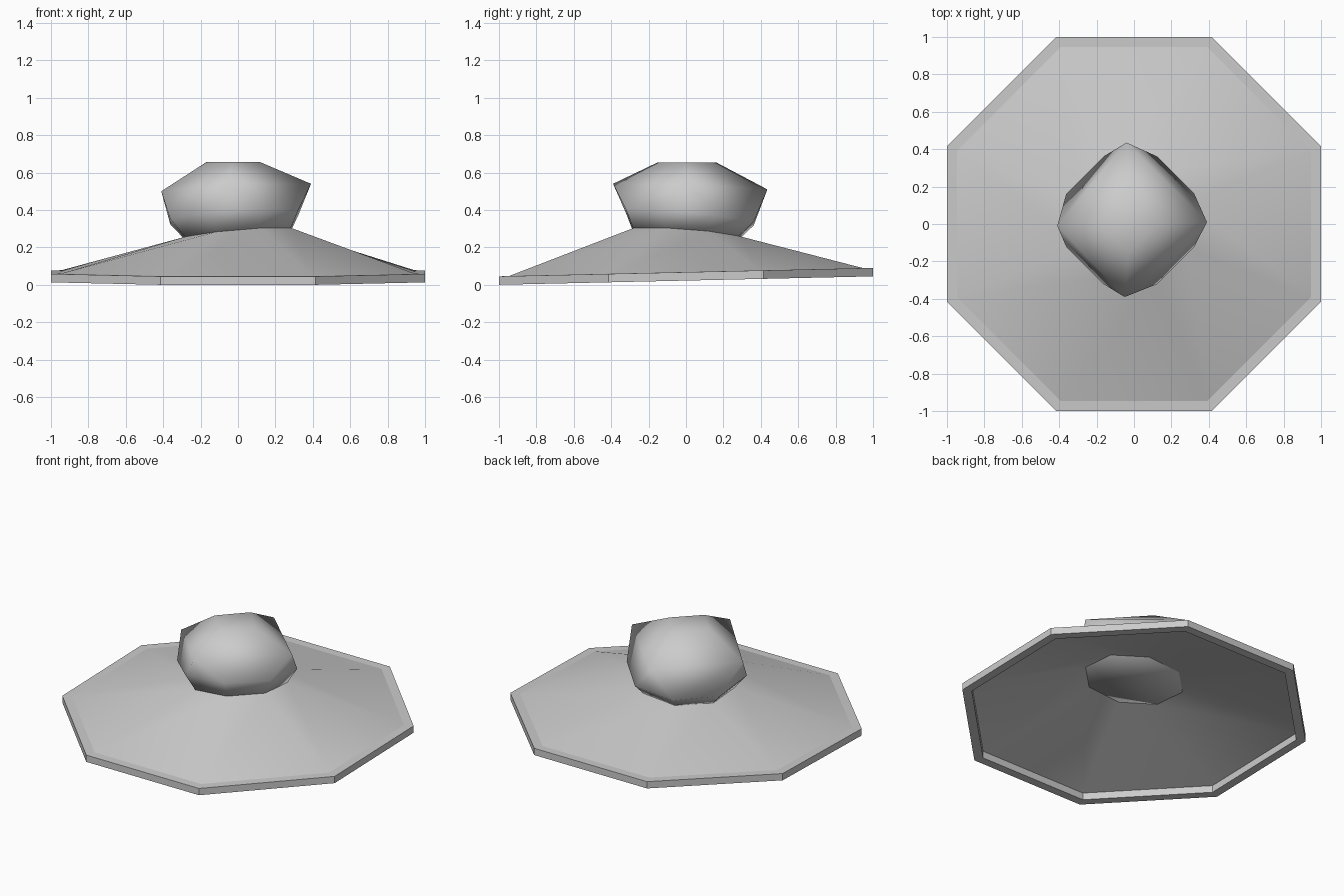
import bpy
import math

cube = bpy.data.objects.get("Cube")
if cube:
    bpy.data.objects.remove(cube, do_unlink=True)

grey = bpy.data.materials.new("plain grey")
grey.use_nodes = True
grey.diffuse_color = (0.6, 0.6, 0.6, 1)
grey.node_tree.nodes["Principled BSDF"].inputs["Base Color"].default_value = (0.6, 0.6, 0.6, 1)


def octagon(apothem, z, tilt_x=0.0, tilt_y=0.0, cx=0.0, cy=0.0):
    """Ring of eight points on a tilted plane, flat sides facing the axes."""
    r = apothem / math.cos(math.pi / 8)
    ring = []
    for k in range(8):
        a = math.radians(22.5 + 45 * k)
        x, y = r * math.cos(a) + cx, r * math.sin(a) + cy
        ring.append((x, y, z + tilt_x * x + tilt_y * y))
    return ring


def brim_ring(apothem, z):
    return octagon(apothem, z, 0, 0.0225)


def bridge(a, b, n, closed=True):
    """Quads between two rings that start at indices a and b."""
    return [(a + k, a + (k + 1) % n, b + (k + 1) % n, b + k) for k in range(n)]


def make(name, verts, faces, angle):
    mesh = bpy.data.meshes.new(name)
    mesh.from_pydata(verts, [], faces)
    mesh.materials.append(grey)
    obj = bpy.data.objects.new(name, mesh)
    bpy.context.collection.objects.link(obj)
    bpy.ops.object.select_all(action="DESELECT")
    obj.select_set(True)
    bpy.context.view_layer.objects.active = obj
    bpy.ops.object.shade_smooth_by_angle(angle=math.radians(angle))
    return obj


# Raised rim around the brim: outer wall, top lip, inner wall, underside
rim_rings = [brim_ring(1.0, 0.0225), brim_ring(1.0, 0.0675),
             brim_ring(0.945, 0.0685), brim_ring(0.945, 0.0225)]
faces = []
for i in range(4):
    faces += bridge(8 * i, 8 * ((i + 1) % 4), 8)
make("brim_rim", sum(rim_rings, []), faces, 30)

# Sloping brim sheet, open underneath
base_ring = octagon(0.282, 0.272, 0.085, -0.075)
make("brim_cone", brim_ring(0.945, 0.0685) + base_ring, bridge(0, 8, 8), 40)

# Crown: octagonal base swelling out, then a four-cornered top
swell_ring = octagon(0.342, 0.365, 0.07, -0.1, -0.02, 0.02)
corners = [(0.39, 0.01, 0.54), (-0.04, 0.435, 0.51),
           (-0.41, -0.01, 0.50), (-0.05, -0.39, 0.54)]
top = [(0.12, 0.0, 0.655), (-0.02, 0.16, 0.655),
       (-0.17, 0.0, 0.655), (-0.03, -0.15, 0.655)]
faces = [tuple(reversed(range(8)))] + bridge(0, 8, 8)
for k in range(4):
    right, left, before = 8 + 2 * k, 9 + 2 * k, 8 + (2 * k - 1) % 8
    corner, following = 16 + k, 16 + (k + 1) % 4
    faces.append((before, right, corner))
    faces.append((right, left, following, corner))
faces += bridge(16, 20, 4) + [(20, 21, 22, 23)]
make("crown", base_ring + swell_ring + corners + top, faces, 80)
